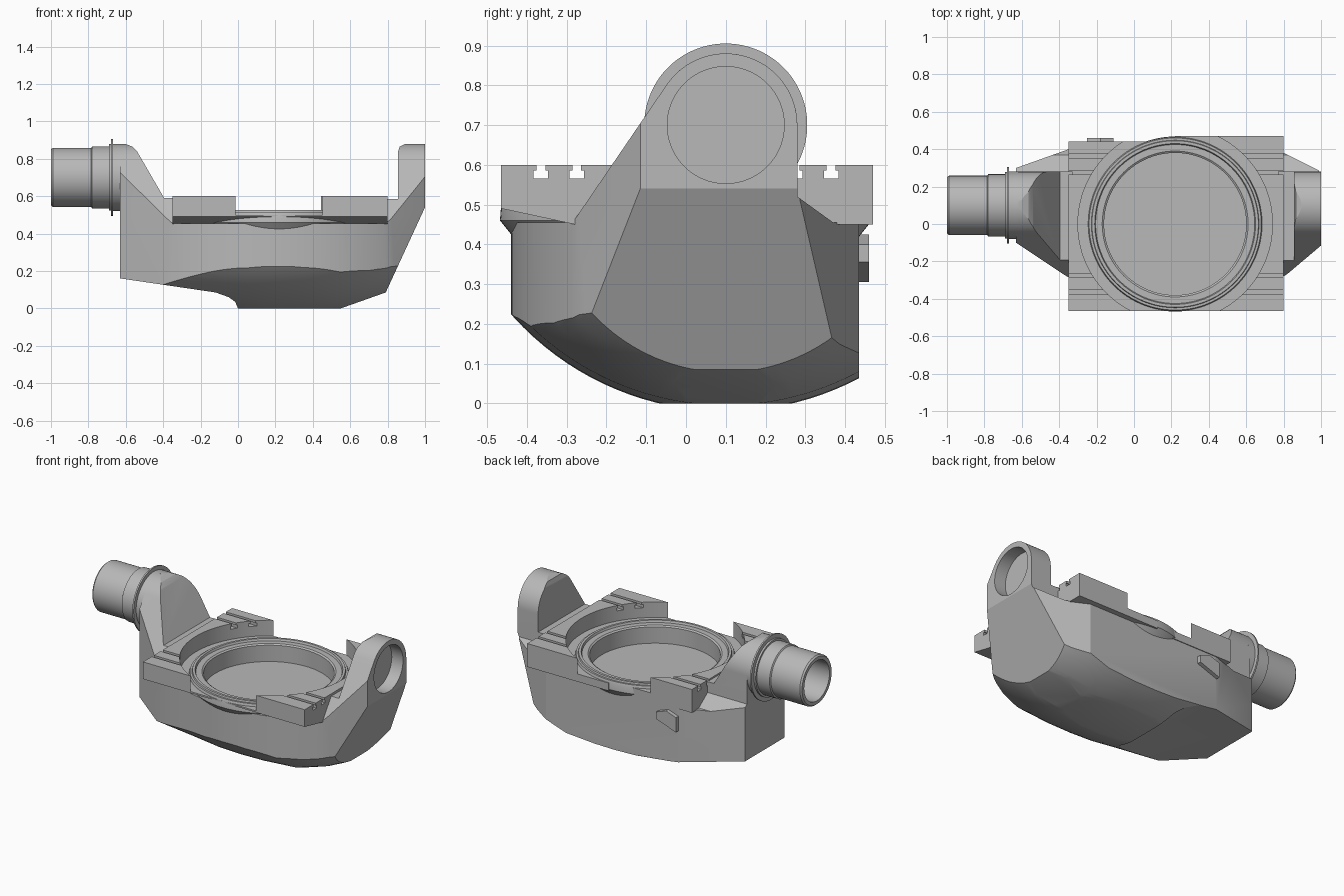
import bpy, bmesh, math
from mathutils import Matrix, Vector

if "Cube" in bpy.data.objects:
    bpy.data.objects.remove(bpy.data.objects["Cube"])

grey = bpy.data.materials.new("machined_grey")
grey.use_nodes = True
colour = (0.48, 0.48, 0.48, 1)
grey.diffuse_color = colour
grey.node_tree.nodes["Principled BSDF"].inputs["Base Color"].default_value = colour

AXIS_Y, AXIS_Z = 0.1, 0.7      # tilt axis
TABLE_X = 0.22                 # table centre


def finish(name, bm):
    bmesh.ops.recalc_face_normals(bm, faces=bm.faces)
    mesh = bpy.data.meshes.new(name)
    bm.to_mesh(mesh)
    bm.free()
    mesh.materials.append(grey)
    obj = bpy.data.objects.new(name, mesh)
    bpy.context.collection.objects.link(obj)
    return obj


def prism(name, points, axis, lo, hi):
    """Extrude a 2D outline along the named axis."""
    place = {"x": lambda a, b: (lo, a, b), "y": lambda a, b: (a, lo, b), "z": lambda a, b: (a, b, lo)}[axis]
    bm = bmesh.new()
    face = bm.faces.new([bm.verts.new(place(*p)) for p in points])
    new = bmesh.ops.extrude_face_region(bm, geom=[face])["geom"]
    step = Vector([hi - lo if axis == a else 0 for a in "xyz"])
    bmesh.ops.translate(bm, verts=[v for v in new if isinstance(v, bmesh.types.BMVert)], vec=step)
    return finish(name, bm)


def box(name, x, y, z):
    return prism(name, [(x[0], y[0]), (x[1], y[0]), (x[1], y[1]), (x[0], y[1])], "z", *z)


def lathe(name, profile, axis, closed=True, steps=128):
    """Revolve (along, radius) points about the tilt axis (x) or the table axis (z)."""
    bm = bmesh.new()
    rings = []
    for along, r in profile:
        ring = []
        for i in range(steps):
            t = 2 * math.pi * i / steps
            a, b = r * math.cos(t), r * math.sin(t)
            ring.append(bm.verts.new((along, AXIS_Y + a, AXIS_Z + b) if axis == "x" else (TABLE_X + a, b, along)))
        rings.append(ring)
    pairs = list(zip(rings, rings[1:]))
    if closed:
        pairs.append((rings[-1], rings[0]))
    else:
        bm.faces.new(rings[0])
        bm.faces.new(rings[-1])
    for p, q in pairs:
        for i in range(steps):
            j = (i + 1) % steps
            bm.faces.new((p[i], p[j], q[j], q[i]))
    return finish(name, bm)


def disc(name, axis, r, lo, hi):
    return lathe(name, [(lo, r), (hi, r)], axis, closed=False)


def combine(obj, other, operation):
    mod = obj.modifiers.new("cut", "BOOLEAN")
    mod.operation, mod.solver, mod.object = operation, "EXACT", other
    bpy.context.view_layer.objects.active = obj
    bpy.ops.object.modifier_apply(modifier=mod.name)
    bpy.data.objects.remove(other)


def arc(cx, cy, r, start, end, n):
    angles = [math.radians(start + (end - start) * i / n) for i in range(n + 1)]
    return [(cx + r * math.cos(t), cy + r * math.sin(t)) for t in angles]


# Cradle: side outline with the two towers, trimmed by the other outlines
side = [(-.63, .16), (-.12, .085), (-.05, .06), (-.015, .035), (0, 0), (.55, 0), (.79, .085),
        (1, .54), (1, .88), (.895, .88), (.865, .865), (.855, .835), (.855, .585), (.77, .585), (.77, .455),
        (-.33, .455), (-.33, .59), (-.395, .59), (-.54, .84), (-.565, .865), (-.6, .878), (-.63, .88)]
cradle = prism("cradle", side, "y", -.6, .6)

plan = arc(TABLE_X, .69, 1.13, 238, 302, 32)
plan += [(1, -.115), (1, .28), (.69, .435), (-.25, .435), (-.63, .3), (-.63, -.1)]
combine(cradle, prism("plan_trim", plan, "z", -.1, 1), "INTERSECT")

end = [(-.6, -.1), (-.6, .455), (-.285, .455)] + arc(AXIS_Y, AXIS_Z, .18, 146, 0, 40)
end += [(.28, .52), (.37, .455), (.6, .455), (.6, -.1)]
combine(cradle, prism("end_trim", end, "x", -.8, 1.2), "INTERSECT")

sweep = [(-.8, .66), (-.42, .672), (-.1, .7), (.06, .716), (.2, .72), (.35, .718),
         (.55, .705), (.7, .66), (.79, .62), (.87, .572), (1.1, .46)]
combine(cradle, lathe("sweep_trim", sweep, "x", closed=False), "INTERSECT")
combine(cradle, disc("table_well", "z", .385, .4, .7), "DIFFERENCE")
combine(cradle, disc("bearing_seat", "x", .147, .92, 1.1), "DIFFERENCE")

# Clamping plates with T slots around the round table
slab = [(-.465, .6), (-.465, .49), (-.28, .45), (.44, .45), (.44, .6)]
plates = prism("clamping_plates", slab, "x", -.35, .8)
combine(plates, box("rear_lip", (.22, .8), (.4, .47), (.45, .6)), "UNION")
combine(plates, disc("table_clearance", "z", .52, .5, .7), "DIFFERENCE")
combine(plates, disc("table_opening", "z", .4, .3, .7), "DIFFERENCE")
for y in (-.365, -.275, .275, .365):
    t_slot = [(y - .011, .65), (y - .011, .585), (y - .018, .585), (y - .018, .565),
              (y + .018, .565), (y + .018, .585), (y + .011, .585), (y + .011, .65)]
    combine(plates, prism("t_slot", t_slot, "x", -.5, 1), "DIFFERENCE")

# Round table rim with stepped grooves
rim = lathe("table_rim", [(.4, .38), (.505, .38), (.512, .39), (.512, .425), (.525, .43), (.525, .445),
                          (.515, .448), (.515, .46), (.5, .465), (.46, .468), (.4, .42)], "z")

# Hollow drive shaft with flange
shaft = lathe("drive_shaft", [(-.62, .13), (-.62, .18), (-.668, .18), (-.668, .205), (-.678, .205), (-.678, .178),
                              (-.69, .178), (-.69, .166), (-.78, .166), (-.785, .158), (-.99, .158),
                              (-1, .15), (-1, .128)], "x")

# Rear bracket
bracket = prism("rear_bracket", [(-.25, .305), (-.25, .4), (-.18, .425), (-.11, .4), (-.11, .355)],
                "y", .43, .46)

bpy.ops.object.select_all(action="DESELECT")
for obj in (cradle, plates, rim, shaft, bracket):
    obj.select_set(True)
bpy.context.view_layer.objects.active = cradle
bpy.ops.object.shade_smooth_by_angle(angle=math.radians(20))
